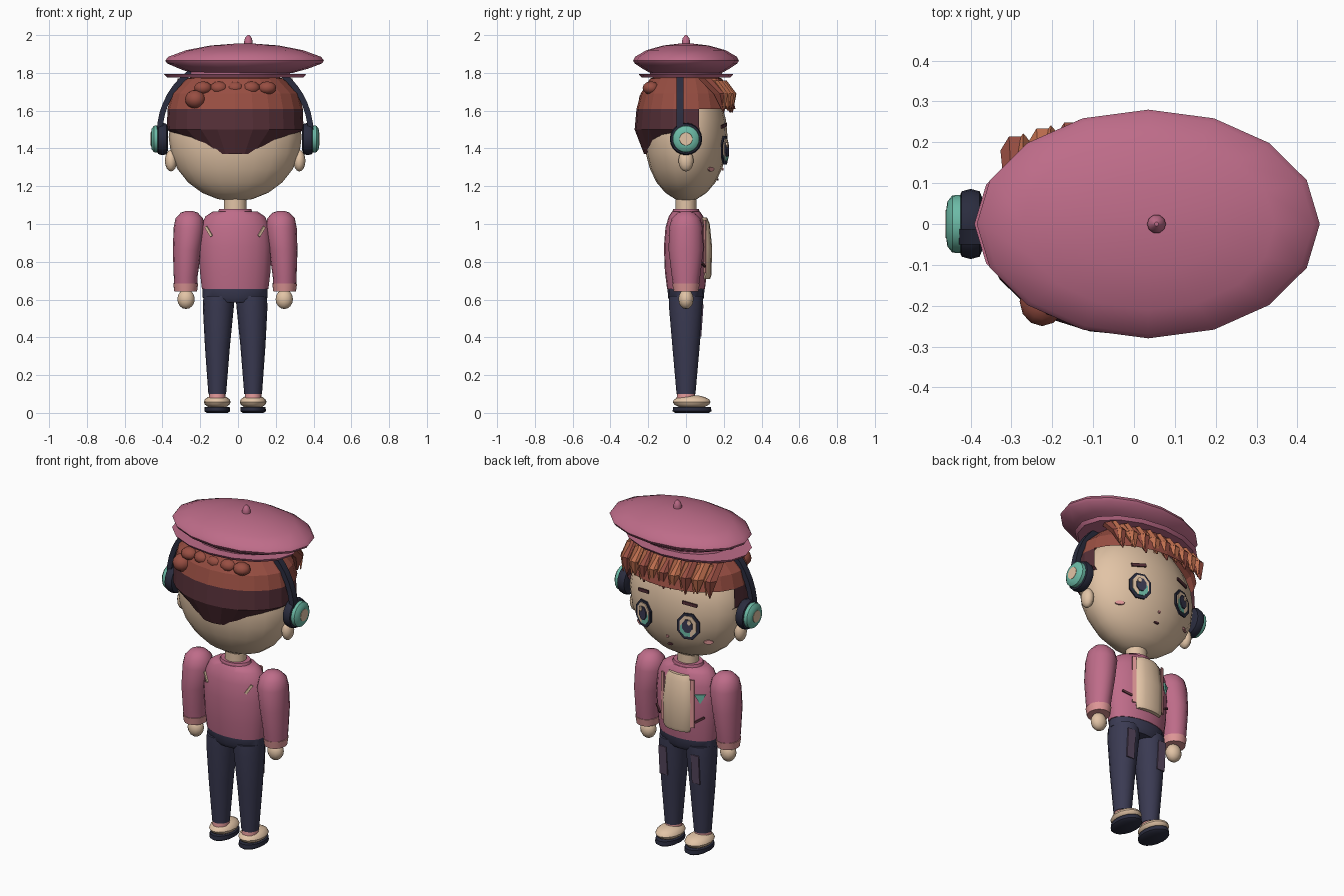
import bpy, bmesh, math
from mathutils import Matrix, Vector

if "Cube" in bpy.data.objects:
    bpy.data.objects.remove(bpy.data.objects["Cube"])

CX = -0.015  # body centre line


def material(name, r, g, b):
    lin = [((c / 255 + 0.055) / 1.055) ** 2.4 for c in (r, g, b)] + [1]
    m = bpy.data.materials.new(name)
    m.use_nodes = True
    m.diffuse_color = lin
    m.node_tree.nodes["Principled BSDF"].inputs["Base Color"].default_value = lin
    return m


pink = material("rose", 190, 108, 137)
skin = material("skin", 226, 196, 166)
auburn = material("auburn", 152, 78, 66)
copper = material("copper", 190, 110, 78)
maroon = material("dark maroon", 86, 48, 56)
navy = material("navy", 58, 58, 82)
ink = material("ink", 42, 44, 62)
teal = material("teal", 108, 186, 166)
blush = material("blush", 222, 150, 150)
mauve = material("mauve", 88, 72, 96)


def finish(name, bm, mat, smooth=True, angle=40):
    bmesh.ops.recalc_face_normals(bm, faces=bm.faces)
    me = bpy.data.meshes.new(name)
    bm.to_mesh(me)
    bm.free()
    ob = bpy.data.objects.new(name, me)
    bpy.context.collection.objects.link(ob)
    me.materials.append(mat)
    if smooth:
        bpy.ops.object.select_all(action='DESELECT')
        ob.select_set(True)
        bpy.context.view_layer.objects.active = ob
        bpy.ops.object.shade_smooth_by_angle(angle=math.radians(angle))
    return ob


def loft(name, rings, mat, n=16, smooth=True, angle=40):
    """Stack of ellipses given as (z, x, y, rx, ry)."""
    bm = bmesh.new()
    loops = []
    for z, x, y, rx, ry in rings:
        loops.append([bm.verts.new((x + rx * math.cos(math.tau * i / n),
                                    y + ry * math.sin(math.tau * i / n), z)) for i in range(n)])
    for a, b in zip(loops, loops[1:]):
        for i in range(n):
            j = (i + 1) % n
            bm.faces.new((a[i], a[j], b[j], b[i]))
    bm.faces.new(loops[0])
    bm.faces.new(loops[-1])
    return finish(name, bm, mat, smooth, angle)


def ellipsoid(name, loc, size, mat, seg=16, rings=10):
    bm = bmesh.new()
    bmesh.ops.create_uvsphere(bm, u_segments=seg, v_segments=rings, radius=1,
                              matrix=Matrix.Translation(loc) @ Matrix.Diagonal((*size, 1)))
    return finish(name, bm, mat)


def plate(name, loc, w, h, mat, sides=4, yaw=0, roll=0, thick=0.008):
    """Thin upright polygon facing +y."""
    bm = bmesh.new()
    k = 1 / math.cos(math.pi / sides)
    mat4 = (Matrix.Translation(loc) @ Matrix.Rotation(yaw, 4, 'Z') @ Matrix.Rotation(roll, 4, 'Y')
            @ Matrix.Diagonal((w / 2, thick, h / 2, 1)) @ Matrix.Rotation(math.pi / 2, 4, 'X')
            @ Matrix.Rotation(math.pi / sides, 4, 'Z'))
    bmesh.ops.create_cone(bm, cap_ends=True, segments=sides, radius1=k, radius2=k,
                          depth=1, matrix=mat4)
    return finish(name, bm, mat, False)


def disc(name, loc, profile, mat, side, n=20):
    """Turned part around the x axis, profile of (offset, radius)."""
    ob = loft(name, [(o, 0, 0, r, r) for o, r in profile], mat, n)
    ob.data.transform(Matrix.Translation(loc) @ Matrix.Rotation(side * math.pi / 2, 4, 'Y'))
    return ob


# Head
HR = Vector((0.352, 0.22, 0.34))
HZ = 1.46
ellipsoid("head", (CX, 0, HZ), HR, skin, 20, 12)
loft("neck", [(1.03, CX, 0, .06, .055), (1.2, CX, 0, .06, .055)], skin)


def on_face(dx, z, lift):
    y = HR.y * math.sqrt(1 - (dx / HR.x) ** 2 - ((z - HZ) / HR.z) ** 2)
    yaw = math.atan2(-dx / HR.x ** 2, y / HR.y ** 2)
    return Vector((CX + dx, y + lift, z)), yaw


# Hair cap, opened over the face and split into two tones by height
hair = loft("hair", [(1.37, CX, 0, .19, .222), (1.5, CX, 0, .362, .272), (1.61, CX, 0, .358, .262),
                     (1.69, CX, 0, .338, .24), (1.77, CX, 0, .255, .19), (1.81, CX, 0, .1, .08)],
            auburn, 24, False)
hair.data.materials.append(maroon)
bm = bmesh.new()
bm.from_mesh(hair.data)
low = [f for f in bm.faces if f.calc_center_median().z < 1.6]
for f in low:
    f.material_index = 1
bmesh.ops.delete(bm, geom=[f for f in low if f.calc_center_median().y > .09 or len(f.verts) > 4],
                 context='FACES')
bm.to_mesh(hair.data)
bm.free()

# Fringe locks hanging over the forehead
for i in range(9):
    t = (i - 4) / 4
    x, y = CX + .27 * t, .225 - .045 * t * t
    loft(f"fringe_lock_{i + 1}", [(1.59 + .015 * (i % 2), x - .01, y + .02, .004, .004),
                                  (1.69, x, y, .042, .04), (1.77, x, y - .08, .034, .04)],
         copper if i % 2 else auburn, 6, False)
    loft(f"fringe_ridge_{i + 1}", [(1.60, x + .012, y + .022, .003, .003), (1.69, x + .014, y + .022, .016, .02),
                                   (1.76, x + .012, y - .03, .012, .02)], copper, 4, False)
for i in range(5):
    ellipsoid(f"back_lock_{i + 1}", (CX - .17 + .085 * i, -.185, 1.72), (.05, .045, .035), auburn, 10, 6)
ellipsoid("back_tuft", (-.225, -.19, 1.66), (.055, .06, .05), auburn, 12, 8)

# Beret
loft("beret", [(1.80, .02, 0, .27, .19), (1.822, .03, 0, .34, .23), (1.85, .035, 0, .41, .272),
               (1.865, .035, 0, .42, .28), (1.885, .035, 0, .405, .27), (1.92, .035, 0, .31, .21),
               (1.945, .035, 0, .18, .12), (1.955, .035, 0, .05, .035)], pink)
loft("beret_band", [(1.775, CX, 0, .36, .235), (1.793, CX, 0, .376, .25)], pink)
loft("beret_core", [(1.78, 0, 0, .27, .19), (1.81, .01, 0, .27, .19)], pink)
loft("beret_stem", [(1.94, .055, 0, .022, .022), (1.965, .055, 0, .023, .023),
                    (1.985, .055, 0, .018, .018), (2.0, .055, 0, .005, .005)], pink, 10)

# Headphone band
bm = bmesh.new()
rows = []
for i in range(25):
    a = math.pi * i / 24
    rows.append([bm.verts.new((CX + r * math.cos(a), y, 1.48 + r * math.sin(a)))
                 for r, y in ((.385, -.05), (.385, -.012), (.415, -.012), (.415, -.05))])
for a, b in zip(rows, rows[1:]):
    for i in range(4):
        bm.faces.new((a[i], a[i - 1], b[i - 1], b[i]))
finish("headphone_band", bm, ink)

# Face features without a mirror twin
p, yaw = on_face(0, 1.29, .003)
plate("nose", p, .014, .014, blush, 6)
p, yaw = on_face(0, 1.235, .003)
plate("mouth", p, .03, .012, maroon, 6)

for s, side in ((1, "left"), (-1, "right")):
    # Ear and headphone cup
    ellipsoid(side + "_ear", (CX + s * .34, 0, 1.335), (.032, .04, .057), skin, 12, 8)
    cup = (CX + s * .385, 0, 1.45)
    disc(side + "_cushion", cup, [(-.03, .06), (-.022, .08), (0, .086), (.022, .08), (.03, .06)], ink, s)
    disc(side + "_cup", cup, [(.02, .072), (.045, .07), (.057, .055), (.06, .034)], teal, s)
    disc(side + "_cup_centre", cup, [(.05, .036), (.062, .034)], skin, s)

    # Layered eye, brow and cheek
    for part, dx, z, w, h, mat, sides, lift in (
            ("eye_outline", .145, 1.39, .125, .15, ink, 8, .010),
            ("eye_white", .145, 1.393, .095, .118, skin, 8, .014),
            ("iris", .145, 1.375, .085, .085, teal, 8, .017),
            ("pupil", .145, 1.395, .055, .075, navy, 8, .020),
            ("eye_glint", .158, 1.418, .02, .026, skin, 6, .023),
            ("cheek", .225, 1.29, .05, .022, blush, 10, .004)):
        p, yaw = on_face(s * dx, z, lift)
        plate(f"{side}_{part}", p, w, h, mat, sides, yaw)
    p, yaw = on_face(s * .15, 1.52, .006)
    plate(side + "_brow", p, .085, .018, maroon, 4, yaw, s * .15)

    # Sleeve, cuff and hand
    sh, wr = CX + s * .243, CX + s * .262
    loft(side + "_sleeve", [(.66, wr, 0, .06, .066), (.72, wr, 0, .063, .075), (.86, CX + s * .255, 0, .075, .092),
                            (.98, sh, 0, .083, .09), (1.03, sh, 0, .073, .075), (1.06, sh, 0, .045, .045),
                            (1.07, sh, 0, .015, .015)], pink, 16, True, 60)
    loft(side + "_cuff", [(.643, wr, 0, .06, .066), (.685, wr, 0, .066, .073)], blush)
    ellipsoid(side + "_hand", (CX + s * .26, 0, .602), (.046, .04, .052), skin, 12, 8)

    # Leg with thigh patch
    loft(side + "_leg", [(.1, CX + s * .095, 0, .047, .05), (.35, CX + s * .094, 0, .066, .072),
                         (.56, CX + s * .089, 0, .082, .09), (.62, CX + s * .085, 0, .083, .09)], navy)
    patch = plate(side + "_thigh_patch", (0, 0, 0), .05, .17, mauve, 4)
    patch.data.transform(Matrix.Translation((CX + s * .105, .083, .49)) @ Matrix.Rotation(-.07, 4, 'X'))

    # Shoe
    x = CX + s * .095
    loft(side + "_ankle", [(.075, x, 0, .045, .05), (.115, x, 0, .042, .045)], blush)
    loft(side + "_sole", [(.003, x, .032, .055, .09), (.012, x, .032, .068, .103), (.035, x, .032, .066, .1)], ink)
    ellipsoid(side + "_shoe", (x, .03, .058), (.071, .1, .036), skin, 16, 8)

    # Jacket trims: lapel edge, shoulder flash, pocket slit
    plate(side + "_lapel", (CX + s * .096, .1, .88), .022, .28, blush, 4, -s * .4)
    plate(side + "_back_flash", (CX + s * .14, -.078, .96), .014, .06, skin, 4, s * .5, s * .6)
    plate(side + "_pocket_slit", (CX + s * .135, .087, .79), .06, .012, maroon, 4, -s * .6, -s * .5)
plate("chest_badge", (CX - .135, .083, .92), .036, .036, teal, 3, .6)

# Torso, collar, shirt panel and hips
loft("jacket", [(.655, CX, 0, .176, .1), (.75, CX, 0, .187, .112), (.88, CX, 0, .193, .117),
                (.98, CX, 0, .184, .109), (1.04, CX, 0, .158, .092), (1.065, CX, 0, .12, .075)],
     pink, 20, True, 50)
loft("collar", [(1.05, CX, 0, .095, .075), (1.08, CX, 0, .085, .068)], pink)
panel = loft("shirt_panel", [(.71, CX, .1, .08, .028), (.73, CX, .105, .088, .03), (.88, CX, .106, .09, .032),
                             (1.0, CX, .096, .08, .03), (1.035, CX, .086, .065, .025)], skin, 12)
loft("hips", [(.585, CX, 0, .13, .08), (.61, CX, 0, .172, .095), (.66, CX, 0, .172, .098)], navy)

# Sit exactly on the ground
for ob in bpy.data.objects:
    if ob.name.endswith("_sole"):
        ob.data.transform(Matrix.Translation((0, 0, -.003)))
